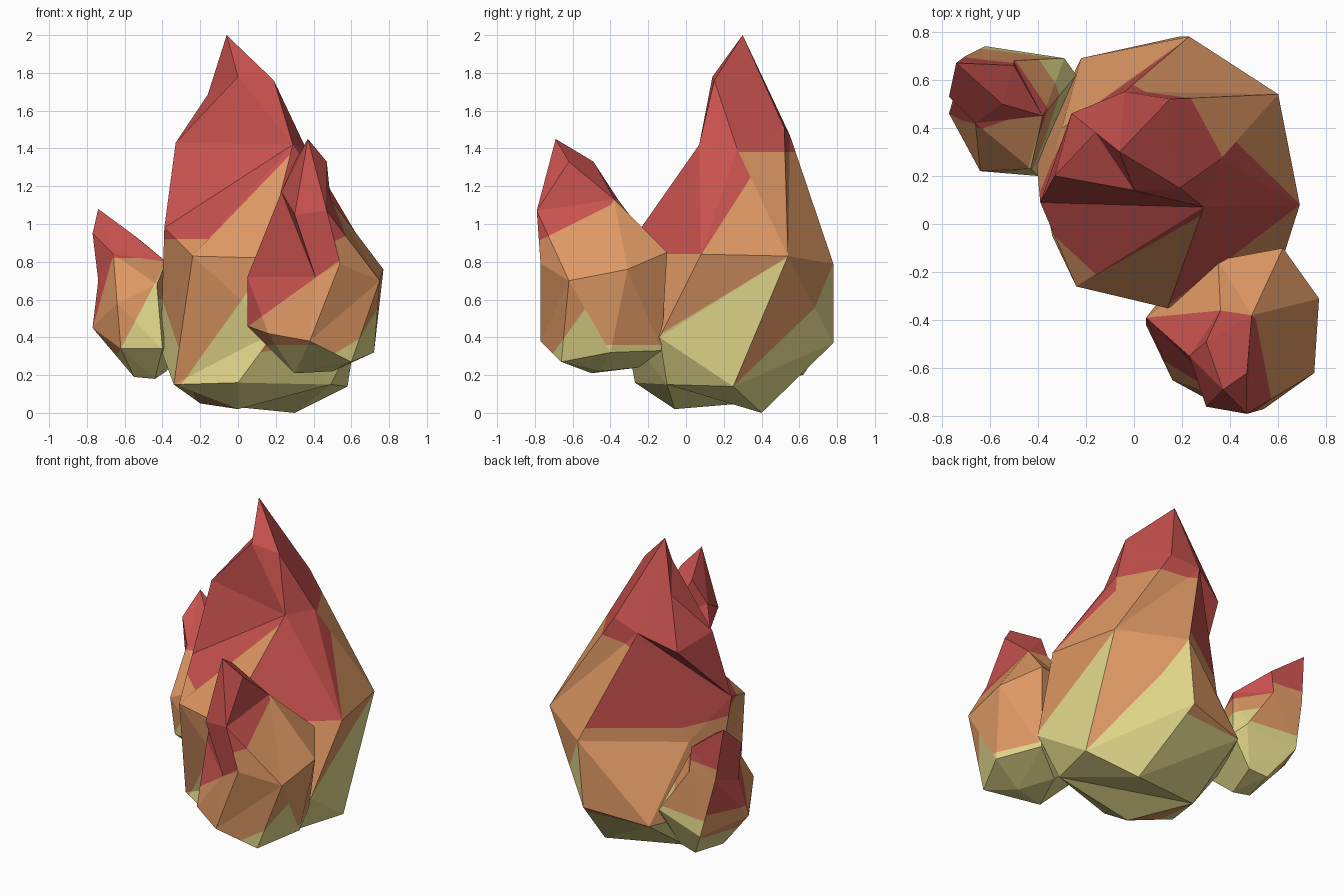
import bpy, bmesh, math
from mathutils import Vector

if "Cube" in bpy.data.objects:
    bpy.data.objects.remove(bpy.data.objects["Cube"])


def material(name, rgb):
    m = bpy.data.materials.new(name)
    m.diffuse_color = (*rgb, 1)
    m.use_nodes = True
    m.node_tree.nodes["Principled BSDF"].inputs["Base Color"].default_value = m.diffuse_color
    return m


MATS = [material("pale_yellow", (0.776, 0.70, 0.262)),
        material("warm_orange", (0.73, 0.314, 0.127)),
        material("ember_red", (0.577, 0.084, 0.076))]


def bridge(a, b):
    """Triangles between two closed rings, choosing the shortest cross edges."""
    n, m = len(a), len(b)
    if m == 1:
        return [(a[i], a[(i + 1) % n], b[0]) for i in range(n)]
    best = None
    for off in range(m):
        table = {(0, 0): (0.0, None)}
        for i in range(n + 1):
            for j in range(m + 1):
                if i + j == 0:
                    continue
                d = (a[i % n].co - b[(off + j) % m].co).length
                prev = [p for p in ((i - 1, j), (i, j - 1)) if p in table]
                p = min(prev, key=lambda q: table[q][0])
                table[i, j] = (table[p][0] + d, p)
        if best is None or table[n, m][0] < best[0]:
            best = (table[n, m][0], off, table)
    _, off, table = best
    tris, cur = [], (n, m)
    while table[cur][1] is not None:
        (i, j), (pi, pj) = cur, table[cur][1]
        low, high = a[pi % n], b[(off + pj) % m]
        third = a[i % n] if i != pi else b[(off + j) % m]
        tris.append((low, third, high))
        cur = (pi, pj)
    return tris


def flame(name, rings, centre, sectors, flips=()):
    """Faceted flame from stacked rings; flips turn single diagonals,
    each given as (ring, point, ring, point).
    sectors: (start angle, yellow limit, red limit), limit z = c + ax*x + ay*y."""
    bm = bmesh.new()
    loops = [[bm.verts.new(p) for p in ring] for ring in rings]
    tris = []
    for a, b in zip(loops, loops[1:]):
        tris += bridge(a, b)
    for cap in (loops[0][::-1], loops[-1]):
        tris += [(cap[0], cap[i], cap[i + 1]) for i in range(1, len(cap) - 1)]
    for t in tris:
        bm.faces.new(t)
    bmesh.ops.recalc_face_normals(bm, faces=bm.faces[:])
    for r, i, s, j in flips:
        e = bm.edges.get((loops[r][i], loops[s][j]))
        if e:
            bmesh.utils.edge_rotate(e, True)
    # each facet follows the colour limits of the side it belongs to
    tag = bm.faces.layers.int.new("sector")
    for f in bm.faces:
        p = f.calc_center_median()
        az = math.degrees(math.atan2(p.y - centre[1], p.x - centre[0])) % 360
        f[tag] = max(i for i, s in enumerate(sectors) if s[0] <= az)
    for k, (_, *limits) in enumerate(sectors):
        for c, ax, ay in limits:
            faces = [f for f in bm.faces if f[tag] == k]
            edges = list({e for f in faces for e in f.edges})
            verts = list({v for f in faces for v in f.verts})
            bmesh.ops.bisect_plane(bm, geom=verts + edges + faces, dist=1e-4,
                                   plane_co=Vector((0, 0, c)),
                                   plane_no=Vector((-ax, -ay, 1)))
    for f in bm.faces:
        p = f.calc_center_median()
        (yc, yx, yy), (rc, rx, ry) = sectors[f[tag]][1:]
        if p.z > rc + rx * p.x + ry * p.y:
            f.material_index = 2
        elif p.z > yc + yx * p.x + yy * p.y:
            f.material_index = 1
    bm.faces.layers.int.remove(tag)
    me = bpy.data.meshes.new(name)
    bm.to_mesh(me)
    bm.free()
    for m in MATS:
        me.materials.append(m)
    bpy.context.collection.objects.link(bpy.data.objects.new(name, me))


# tall central flame
flame("main_flame", [
    [(0, -.06, .02), (.49, -.1, .15), (.3, .4, 0), (-.2, .3, .05)],
    [(-.34, -.05, .15), (0, -.27, .16), (.2, -.32, .43), (.62, -.14, .4),
     (.58, .25, .14), (.19, .78, .37), (-.22, .69, .32), (-.41, .3, .34)],
    [(-.39, .09, .98), (-.24, -.26, .83), (.14, -.35, .82), (.69, .08, .84),
     (.6, .54, .83), (.23, .78, .79), (-.3, .4, .78)],
    [(-.33, .2, 1.43), (.29, .07, 1.42), (.36, .27, 1.4), (.15, .52, 1.51),
     (-.04, .55, 1.47), (-.26, .46, 1.37)],
    [(0, .14, 1.78), (.19, .15, 1.76), (.045, .41, 1.755),
     (-.05, .425, 1.735), (-.16, .38, 1.685)],
    [(-.06, .3, 2)],
], (.1, .25), [
    (0, (.5, 0, .6), (.71, 0, 1.57)),
    (10, (-.2, 0, 1.36), (.71, 0, 1.57)),
    (32, (1.22, -1.86, 0), (1.38, 0, 0)),
    (85, (.32, 0, 0), (.87, 0, 0)),
    (180, (-.6, -3, 0), (.92, 0, 0)),
    (236, (.57, 1.4, 0), (1.08, 1.04, 0)),
    (285, (.5, 0, .6), (.84, 0, 0)),
    (335, (.5, 0, .6), (.71, 0, 1.57)),
], [(2, 6, 3, 5), (1, 4, 2, 3), (2, 1, 3, 0), (1, 1, 2, 1),
    (2, 5, 3, 2), (2, 5, 3, 3)])

# medium flame at the front right
flame("front_flame", [
    [(.3, -.5, .21), (.5, -.46, .22), (.4, -.25, .24)],
    [(.05, -.42, .46), (.16, -.65, .42), (.38, -.77, .38), (.6, -.66, .27),
     (.72, -.4, .32), (.6, -.13, .33), (.2, -.2, .4)],
    [(.05, -.39, .72), (.41, -.74, .72), (.54, -.77, .79), (.75, -.62, .7),
     (.77, -.31, .76), (.62, -.1, .85), (.35, -.15, .85)],
    [(.23, -.55, 1.17), (.3, -.76, 1.05), (.47, -.79, 1.07), (.49, -.38, 1.13),
     (.36, -.36, 1.13)],
    [(.47, -.62, 1.33), (.3, -.49, 1.33), (.3, -.62, 1.31),
     (.335, -.725, 1.25), (.42, -.74, 1.26)],
    [(.37, -.69, 1.45)],
], (.42, -.45), [
    (0, (.36, 0, 0), (1.13, 0, 0)),
    (160, (.36, 0, 0), (.42, .72, 0)),
    (275, (1.3, 0, 1.4), (1.3, 0, .5)),
    (350, (.36, 0, 0), (1.13, 0, 0)),
])

# small flame at the back left
flame("side_flame", [
    [(-.55, .4, .19), (-.44, .38, .18), (-.38, .6, .22), (-.5, .62, .2)],
    [(-.77, .46, .45), (-.62, .24, .34), (-.4, .2, .34), (-.24, .62, .4),
     (-.29, .69, .45), (-.62, .74, .38)],
    [(-.74, .52, .7), (-.64, .22, .58), (-.43, .23, .68), (-.38, .45, .8),
     (-.5, .68, .75), (-.7, .7, .75)],
    [(-.74, .67, 1.08), (-.77, .53, .95), (-.66, .42, .84), (-.55, .5, .94),
     (-.5, .66, .9)],
], (-.55, .48), [
    (0, (.6, 0, 0), (.74, 0, 0)),
    (60, (.48, 0, 0), (.82, 0, 0)),
    (120, (.35, 0, 0), (.52, 0, 0)),
    (190, (.35, 0, 0), (3.18, 3.55, 0)),
    (225, (1.52, 1.9, 0), (.82, 0, 0)),
    (300, (.6, 0, 0), (.74, 0, 0)),
])
